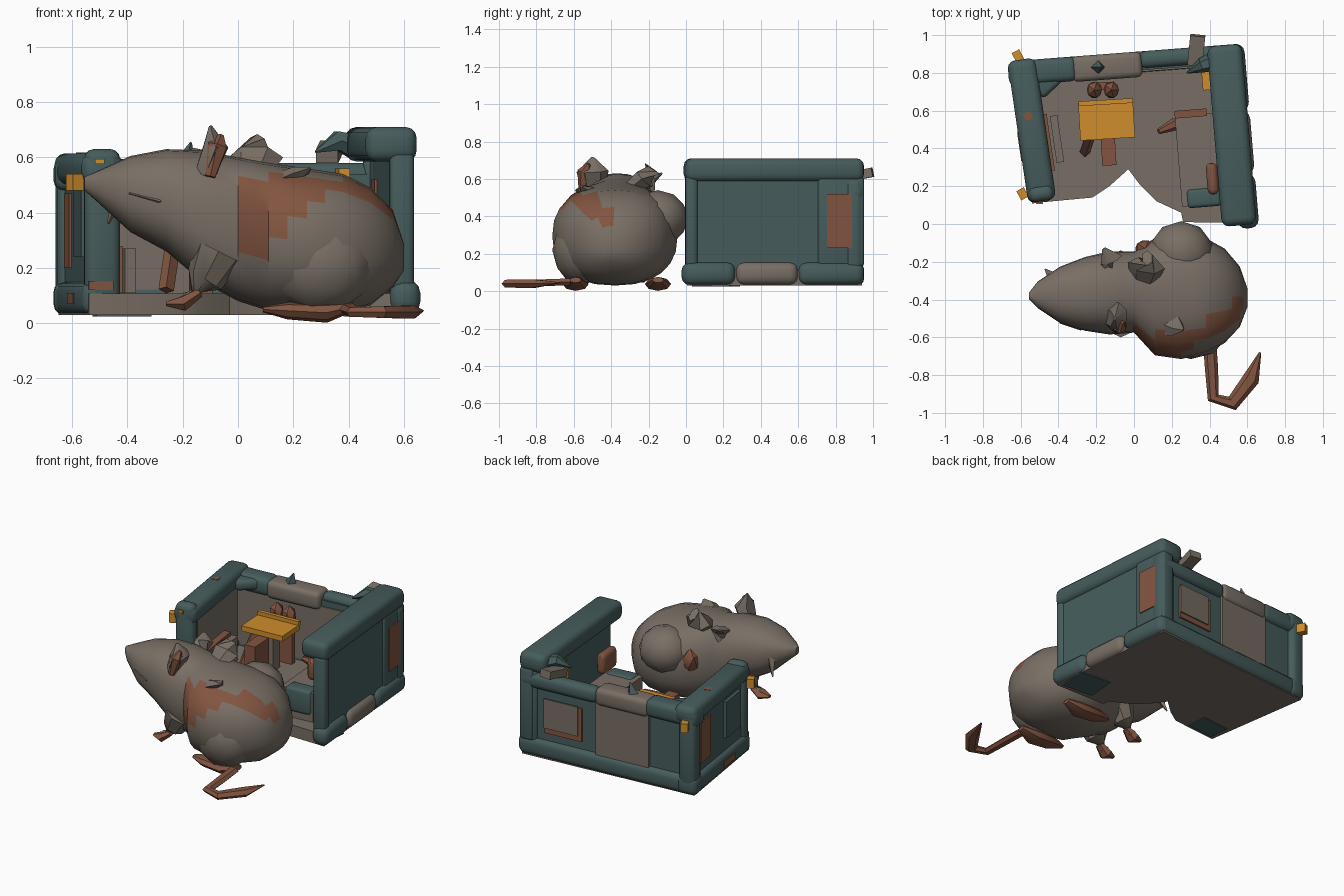
import bpy, bmesh, math
from mathutils import Vector, Matrix

def material(name, rgb):
    m = bpy.data.materials.new(name)
    m.diffuse_color = (*rgb, 1)
    return m

GREY = material("grey_brown", (0.19, 0.158, 0.13))
TEAL = material("dull_teal", (0.062, 0.108, 0.108))
RUST = material("rust_brown", (0.225, 0.09, 0.052))
GOLD = material("orange", (0.62, 0.27, 0.025))

def finish(name, bm, *mats):
    bmesh.ops.recalc_face_normals(bm, faces=bm.faces[:])
    me = bpy.data.meshes.new(name)
    bm.to_mesh(me)
    bm.free()
    for m in mats:
        me.materials.append(m)
    ob = bpy.data.objects.new(name, me)
    bpy.context.collection.objects.link(ob)
    return ob

def box(name, c, size, mat, rz=0.0, bev=0.0, tilt=0.0):
    bm = bmesh.new()
    bmesh.ops.create_cube(bm, size=1)
    bmesh.ops.scale(bm, vec=size, verts=bm.verts[:])
    if bev:
        bmesh.ops.bevel(bm, geom=bm.edges[:], offset=bev, segments=3, profile=0.5,
                        affect='EDGES', clamp_overlap=True)
    bm.transform(Matrix.Translation(c) @ Matrix.Rotation(rz, 4, 'Z') @ Matrix.Rotation(tilt, 4, 'X'))
    return finish(name, bm, mat)

# Outer wall lines; offsets are measured inward from these
A, B, C, D = (-0.56, 0.11), (-0.67, 0.86), (0.57, 0.955), (0.65, 0.0)
WALL = {"left": (A, B), "back": (B, C), "right": (C, D)}

def bar(name, side, t0, t1, o0, o1, z0, z1, mat, bev=0.0):
    p, q = (Vector(v) for v in WALL[side])
    d = q - p
    n = Vector((d.y, -d.x)).normalized()
    c = p + d * (t0 + t1) / 2 + n * (o0 + o1) / 2
    return box(f"{side}_{name}", (c.x, c.y, (z0 + z1) / 2),
               (d.length * (t1 - t0), o1 - o0, z1 - z0), mat, math.atan2(d.y, d.x), bev)

def loft(name, rings, sides, *mats, power=1.0):
    """rings: (centre, u axis, v axis); power below 1 gives a squarer section"""
    def sq(s):
        return math.copysign(abs(s) ** power, s)
    bm = bmesh.new()
    loops = []
    for c, u, v in rings:
        loops.append([bm.verts.new(c + u * sq(math.cos(a)) + v * sq(math.sin(a)))
                      for a in (2 * math.pi * i / sides for i in range(sides))])
    for r, s in zip(loops, loops[1:]):
        for i in range(sides):
            j = (i + 1) % sides
            bm.faces.new((r[i], r[j], s[j], s[i]))
    bm.faces.new(loops[0])
    bm.faces.new(loops[-1])
    return finish(name, bm, *mats)

def tube(name, pts, radii, mat, sides=6, flat=1.0):
    pts = [Vector(p) for p in pts]
    rings = []
    for i, p in enumerate(pts):
        t = (pts[min(i + 1, len(pts) - 1)] - pts[max(i - 1, 0)]).normalized()
        up = Vector((0, 0, 1)) if abs(t.z) < 0.8 else Vector((1, 0, 0))
        u = t.cross(up).normalized()
        rings.append((p, u * radii[i], u.cross(t) * radii[i] * flat))
    return loft(name, rings, sides, mat)

def blob(name, c, size, mat, sub=2):
    bm = bmesh.new()
    bmesh.ops.create_icosphere(bm, subdivisions=sub, radius=1)
    bm.transform(Matrix.Translation(c) @ Matrix.Diagonal((*size, 1)))
    return finish(name, bm, mat)

# Floor slab with broken front edge
outline = [(-0.54, 0.11), (-0.22, 0.14), (-0.13, 0.20), (-0.03, 0.29), (0.03, 0.21), (0.12, 0.12),
           (0.25, 0.06), (0.26, 0.01), (0.63, 0.005), (0.55, 0.94), (-0.65, 0.84)]
bm = bmesh.new()
f = bm.faces.new([bm.verts.new((x, y, 0.03)) for x, y in outline])
g = bmesh.ops.extrude_face_region(bm, geom=[f])
bmesh.ops.translate(bm, vec=(0, 0, 0.078), verts=[v for v in g["geom"] if isinstance(v, bmesh.types.BMVert)])
finish("floor", bm, GREY)
box("underside_patch_left", (-0.42, 0.21, 0.029), (0.2, 0.14, 0.008), TEAL, 0.1)
box("underside_patch_right", (0.5, 0.14, 0.029), (0.22, 0.2, 0.008), TEAL, -0.08)

# Left wall
bar("skirting", "left", 0, 1, 0, 0.13, 0.032, 0.15, TEAL, 0.035)
bar("panel", "left", 0.03, 0.97, 0.03, 0.11, 0.1, 0.56, TEAL)
bar("top_rail", "left", 0, 1, 0.0, 0.15, 0.5, 0.615, TEAL, 0.04)
bar("front_post", "left", 0, 0.11, 0.01, 0.14, 0.05, 0.63, TEAL, 0.035)
bar("rear_post", "left", 0.86, 1, 0.005, 0.12, 0.05, 0.6, TEAL, 0.035)
bar("lining", "left", 0.1, 0.85, 0.11, 0.118, 0.11, 0.5, GREY)
bar("window", "left", 0.66, 0.83, 0.022, 0.03, 0.2, 0.47, RUST)
bar("vent", "left", 0.16, 0.42, 0.01, 0.03, 0.24, 0.48, TEAL)
bar("rust_edge", "left", 0.3, 0.5, -0.004, 0.004, 0.07, 0.11, RUST)
bar("cupboard", "left", 0.2, 0.6, 0.12, 0.165, 0.11, 0.28, RUST)
bar("locker", "left", 0.25, 0.58, 0.18, 0.22, 0.11, 0.27, GREY)
bar("rust_patch", "left", -0.006, 0.03, 0.02, 0.11, 0.12, 0.15, RUST)
box("rail_rust_spot", (-0.56, 0.57, 0.613), (0.04, 0.04, 0.009), RUST, 0.4)

# Back wall
bar("skirting", "back", 0, 1, 0, 0.11, 0.032, 0.15, TEAL, 0.035)
bar("panel", "back", 0.03, 0.97, 0.03, 0.1, 0.1, 0.54, TEAL)
bar("top_rail_a", "back", 0, 0.29, 0, 0.13, 0.48, 0.595, TEAL, 0.035)
bar("top_rail_b", "back", 0.27, 0.57, 0, 0.135, 0.475, 0.59, GREY, 0.03)
bar("top_rail_c", "back", 0.56, 1, 0, 0.09, 0.48, 0.58, TEAL, 0.035)
bar("corner_post", "back", 0.9, 1, 0.01, 0.1, 0.05, 0.6, TEAL, 0.03)
bar("outer_plate", "back", 0.27, 0.57, 0.015, 0.03, 0.14, 0.5, GREY)
bar("lining", "back", 0.1, 0.9, 0.1, 0.108, 0.11, 0.5, GREY)
bar("window_frame", "back", 0.65, 0.86, 0.02, 0.03, 0.2, 0.42, RUST)
bar("window_pane", "back", 0.67, 0.86, 0.012, 0.021, 0.235, 0.43, GREY)
box("rail_corner_fillet", (-0.47, 0.76, 0.545), (0.15, 0.13, 0.07), TEAL, 0.75, 0.025)

# Right wall with the tall padded rail
for i, (a, b, m) in enumerate(((0, 0.37, TEAL), (0.37, 0.72, GREY), (0.72, 1.02, TEAL))):
    bar(f"skirting_{i}", "right", a, b, -0.012, 0.1, 0.032, 0.155, m, 0.045)
bar("panel", "right", 0.03, 0.98, 0.022, 0.1, 0.1, 0.63, TEAL)
bar("top_rail", "right", 0.0, 1.0, 0.0, 0.185, 0.585, 0.71, TEAL, 0.04)
bar("rear_post", "right", 0, 0.26, 0.008, 0.1, 0.13, 0.61, TEAL, 0.02)
bar("front_post", "right", 0.93, 1, 0.01, 0.1, 0.1, 0.62, TEAL, 0.025)
bar("window", "right", 0.07, 0.21, 0.0, 0.009, 0.23, 0.52, RUST)
bar("inner_window", "right", 0.28, 0.42, 0.1, 0.11, 0.3, 0.52, RUST)
box("inner_rust_knob", (0.415, 0.24, 0.42), (0.06, 0.17, 0.14), RUST, 0.08, 0.04)
bar("inner_sign", "right", 0.09, 0.24, 0.185, 0.225, 0.44, 0.56, GOLD)
box("loose_plank", (0.33, 0.92, 0.62), (0.08, 0.16, 0.05), GREY, -0.1, 0.0, 0.2)
tube("torn_rail_corner", [(0.42, 0.86, 0.64), (0.36, 0.84, 0.66), (0.28, 0.80, 0.62)], [0.05, 0.04, 0.004], TEAL)

# Orange lamps at the left corners
for i, p in enumerate(((-0.615, 0.89, 0.5), (-0.59, 0.16, 0.51))):
    box(f"orange_lamp_{i}", p, (0.045, 0.055, 0.06), GOLD, 0.5)
box("orange_stud", (-0.5, 0.11, 0.585), (0.035, 0.008, 0.018), GOLD)
tube("rail_splinter", [(-0.19, 0.83, 0.58), (-0.17, 0.83, 0.655)], [0.04, 0.003], TEAL, 4)

# Bench along the right wall
box("bench", (0.345, 0.34, 0.2), (0.22, 0.48, 0.2), GREY, 0.08)
box("bench_cushion", (0.37, 0.14, 0.23), (0.18, 0.1, 0.16), TEAL, 0.08, 0.02)
box("bench_headboard", (0.3, 0.585, 0.24), (0.17, 0.04, 0.28), RUST, 0.08)
tube("bench_lever", [(0.22, 0.53, 0.26), (0.13, 0.49, 0.3)], [0.035, 0.015], RUST)

# Table with orange top, and a chair behind it
box("table_top", (-0.145, 0.55, 0.405), (0.29, 0.2, 0.035), GOLD, 0.06)
box("table_back_lip", (-0.15, 0.645, 0.43), (0.29, 0.025, 0.035), GOLD, 0.06)
box("table_body", (-0.2, 0.6, 0.25), (0.12, 0.08, 0.29), GREY, 0.06)
box("table_leg_right", (-0.135, 0.39, 0.24), (0.075, 0.16, 0.28), RUST, 0.06)
tube("table_leg_left", [(-0.26, 0.38, 0.12), (-0.22, 0.5, 0.39)], [0.028, 0.028], RUST, 4)
for i, x in enumerate((-0.21, -0.12)):
    blob(f"chair_pad_{i}", (x, 0.71, 0.43), (0.045, 0.05, 0.07), RUST, 1)
box("chair_back", (-0.165, 0.73, 0.25), (0.12, 0.04, 0.32), RUST, 0.06)

# Rodent body: x, y centre, half width, bottom, top
prof = [(-0.555, -0.38, 0.018, 0.48, 0.53), (-0.51, -0.375, 0.07, 0.44, 0.55), (-0.39, -0.375, 0.15, 0.33, 0.605),
        (-0.26, -0.37, 0.195, 0.26, 0.63), (-0.13, -0.365, 0.22, 0.15, 0.625), (0.0, -0.36, 0.215, 0.08, 0.60),
        (0.11, -0.385, 0.31, 0.045, 0.58), (0.25, -0.38, 0.335, 0.03, 0.56), (0.38, -0.38, 0.305, 0.035, 0.54),
        (0.48, -0.38, 0.25, 0.065, 0.49), (0.56, -0.385, 0.16, 0.13, 0.41), (0.6, -0.39, 0.05, 0.19, 0.29)]
fine = []
for r, s in zip(prof, prof[1:]):
    fine += [tuple(a + (b - a) * k for a, b in zip(r, s)) for k in (0, 0.5)]
fine.append(prof[-1])
rings = [(Vector((x, y, (b + t) / 2)), Vector((0, w, 0)), Vector((0, 0, (t - b) / 2))) for x, y, w, b, t in fine]
body = loft("rodent_body", rings, 24, GREY, RUST, power=0.85)
# Rust flank patch and a narrow band running back over the rump
for f in body.data.polygons:
    x, y, z = f.center
    patch = 0.02 < x < 0.25 and y < -0.55 and 0.24 + max(0, x - 0.06) * 0.8 < z < 0.53
    band = 0.25 <= x < 0.58 and z > 0.36 and abs(y + 0.62 - (x - 0.25) * 0.55) < 0.05
    f.material_index = int(patch or band)
blob("far_haunch", (0.25, -0.15, 0.39), (0.17, 0.165, 0.15), GREY)
blob("near_haunch", (0.3, -0.56, 0.22), (0.2, 0.155, 0.19), GREY)
blob("far_flank_mark", (0.06, -0.13, 0.37), (0.06, 0.05, 0.08), RUST, 1)

# Ears and fur tufts
tube("near_ear", [(-0.12, -0.49, 0.54), (-0.08, -0.5, 0.64), (-0.1, -0.5, 0.715)], [0.07, 0.085, 0.01], GREY, 6, 0.6)
tube("near_ear_inner", [(-0.1, -0.555, 0.53), (-0.075, -0.54, 0.64), (-0.06, -0.52, 0.68)], [0.02, 0.04, 0.01], RUST, 6, 1.0)
tube("far_ear", [(-0.12, -0.22, 0.55), (-0.12, -0.19, 0.6), (-0.16, -0.13, 0.63)], [0.06, 0.06, 0.01], GREY, 6, 0.45)
tube("back_tuft", [(0.05, -0.3, 0.54), (0.065, -0.22, 0.6), (0.07, -0.18, 0.655)], [0.07, 0.1, 0.05], GREY, 6, 0.6)
tube("hump_tuft", [(0.14, -0.5, 0.5), (0.22, -0.54, 0.54), (0.26, -0.56, 0.56)], [0.08, 0.06, 0.01], GREY, 5, 0.5)
for i, (p, q) in enumerate((((-0.38, -0.5, 0.47), (-0.28, -0.56, 0.44)), ((-0.4, -0.47, 0.5), (-0.31, -0.54, 0.49)),
                            ((-0.43, -0.28, 0.47), (-0.47, -0.24, 0.36)))):
    tube(f"fur_tuft_{i}", [p, q], [0.03, 0.004], GREY, 4)

# Legs, paws and tail
for side, y in (("near", -0.5), ("far", -0.24)):
    tube(f"{side}_foreleg", [(-0.07, y, 0.26), (-0.12, y, 0.16), (-0.18, y, 0.09)], [0.1, 0.07, 0.03], GREY, 8)
    tube(f"{side}_forepaw", [(-0.14, y, 0.11), (-0.2, y - 0.01, 0.07), (-0.26, y - 0.01, 0.07)], [0.03, 0.05, 0.015], RUST, 6, 0.6)
for side, y in (("near", -0.59), ("far", -0.15)):
    tube(f"{side}_hind_foot", [(0.09, y, 0.05), (0.18, y, 0.045), (0.32, y, 0.038), (0.42, y, 0.06)],
         [0.02, 0.06, 0.07, 0.03], RUST, 8, 0.52)
tube("tail", [(0.40, -0.62, 0.05), (0.41, -0.76, 0.045), (0.42, -0.92, 0.04), (0.52, -0.95, 0.04),
              (0.62, -0.82, 0.04), (0.668, -0.68, 0.045)], [0.035, 0.035, 0.033, 0.04, 0.045, 0.006], RUST, 6, 0.6)

# Smooth shading with hard edges kept
for ob in bpy.data.objects:
    ob.select_set(True)
    bpy.context.view_layer.objects.active = ob
bpy.ops.object.shade_smooth_by_angle(angle=math.radians(35))
